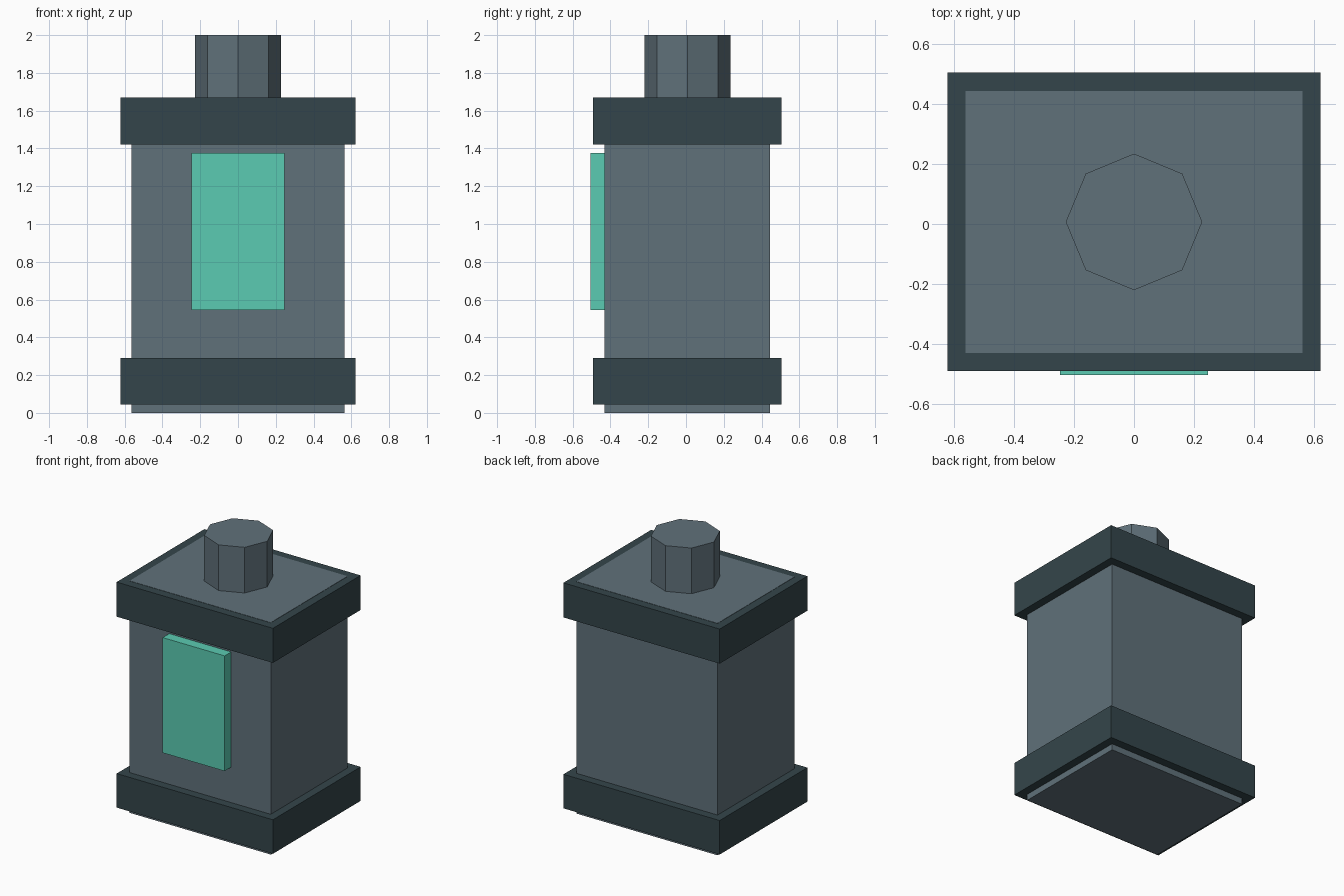
import bpy
import math

cube = bpy.data.objects.get("Cube")
if cube:
    bpy.data.objects.remove(cube, do_unlink=True)


def make_material(name, rgb):
    mat = bpy.data.materials.new(name)
    mat.use_nodes = True
    mat.diffuse_color = (*rgb, 1)
    mat.node_tree.nodes["Principled BSDF"].inputs["Base Color"].default_value = (*rgb, 1)
    return mat


slate = make_material("slate grey", (0.117, 0.165, 0.195))
dark = make_material("dark teal grey", (0.034, 0.060, 0.069))
mint = make_material("mint green", (0.105, 0.597, 0.445))

CENTRE_Y = 0.007


def finish(name, mat):
    obj = bpy.context.object
    obj.name = obj.data.name = name
    obj.data.materials.append(mat)
    return obj


def box(name, width, depth, bottom, top, mat, y=CENTRE_Y):
    bpy.ops.mesh.primitive_cube_add(size=1, location=(0, y, (bottom + top) / 2))
    obj = finish(name, mat)
    obj.scale = (width, depth, top - bottom)
    bpy.ops.object.transform_apply(location=False, rotation=False, scale=True)
    return obj


# Main housing, a hair above the upper band so its lid shows
box("body", 1.125, 0.875, 0, 1.671, slate)

# Bands wrapped round the housing
for name, bottom, top in (("lower_band", 0.045, 0.29), ("upper_band", 1.42, 1.669)):
    box(name, 1.245, 0.998, bottom, top, dark)

# Raised front panel
box("front_panel", 0.494, 0.09, 0.545, 1.375, mint, y=-0.46)

# Eight-sided cap on the lid, with corners on the axes
bpy.ops.mesh.primitive_cylinder_add(vertices=8, radius=0.228, depth=0.35,
                                    location=(0, CENTRE_Y, 1.825))
finish("top_cap", slate)
